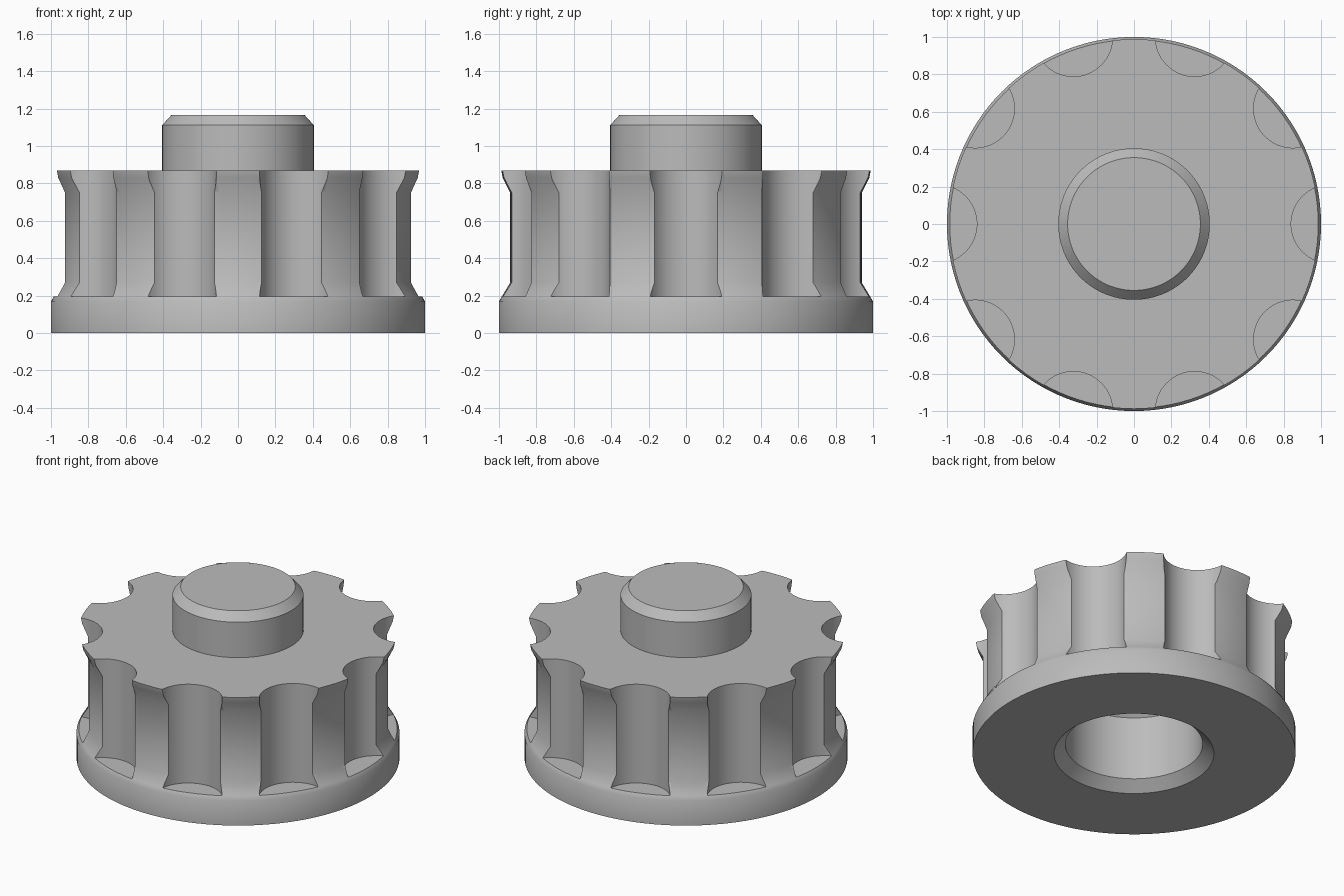
import bpy
import bmesh
from math import cos, sin, radians, tau
from mathutils import Matrix

cube = bpy.data.objects.get("Cube")
if cube:
    bpy.data.objects.remove(cube, do_unlink=True)

grey = bpy.data.materials.new("plain_grey")
grey.use_nodes = True
GREY = (0.5, 0.5, 0.5, 1)
grey.diffuse_color = GREY
grey.node_tree.nodes["Principled BSDF"].inputs["Base Color"].default_value = GREY


def make_object(name, bm):
    bmesh.ops.recalc_face_normals(bm, faces=bm.faces)
    mesh = bpy.data.meshes.new(name)
    bm.to_mesh(mesh)
    bm.free()
    mesh.materials.append(grey)
    obj = bpy.data.objects.new(name, mesh)
    bpy.context.collection.objects.link(obj)
    return obj


def lathe(name, profile, sides=120):
    """Turn (radius, z) points about the z axis, with flat caps at both ends."""
    bm = bmesh.new()
    rings = [[bm.verts.new((r * cos(tau * i / sides), r * sin(tau * i / sides), z))
              for i in range(sides)] for r, z in profile]
    for low, high in zip(rings, rings[1:]):
        for i in range(sides):
            j = (i + 1) % sides
            bm.faces.new((low[i], low[j], high[j], high[i]))
    bm.faces.new(rings[0])
    bm.faces.new(rings[-1])
    return make_object(name, bm)


def select_only(obj):
    bpy.ops.object.select_all(action="DESELECT")
    obj.select_set(True)
    bpy.context.view_layer.objects.active = obj


# Waisted body with flanged base and a chamfered blind socket underneath
body = lathe("fluted_body", [
    (0.37, 0.555), (0.425, 0.5), (0.425, 0.065), (0.495, 0),
    (1, 0), (1, 0.17), (0.985, 0.195), (0.94, 0.27),
    (0.94, 0.75), (0.98, 0.83), (0.988, 0.87)])

# Ten round flutes cut down to the base flange
bm = bmesh.new()
for i in range(10):
    place = Matrix.Rotation(tau * i / 10, 4, "Z") @ Matrix.Translation((1.05, 0, 0.695))
    bmesh.ops.create_cone(bm, cap_ends=True, segments=64, radius1=0.21,
                          radius2=0.21, depth=1, matrix=place)
cutter = make_object("flute_cutter", bm)
cutter.hide_render = True
cut = body.modifiers.new("flutes", "BOOLEAN")
cut.operation = "DIFFERENCE"
cut.solver = "EXACT"
cut.object = cutter
select_only(body)
bpy.ops.object.modifier_apply(modifier=cut.name)
bpy.data.objects.remove(cutter, do_unlink=True)

# Chamfered peg on top
peg = lathe("top_peg", [(0.405, 0.8), (0.405, 1.112), (0.355, 1.167)])

for part in (body, peg):
    select_only(part)
    bpy.ops.object.shade_smooth_by_angle(angle=radians(32))
